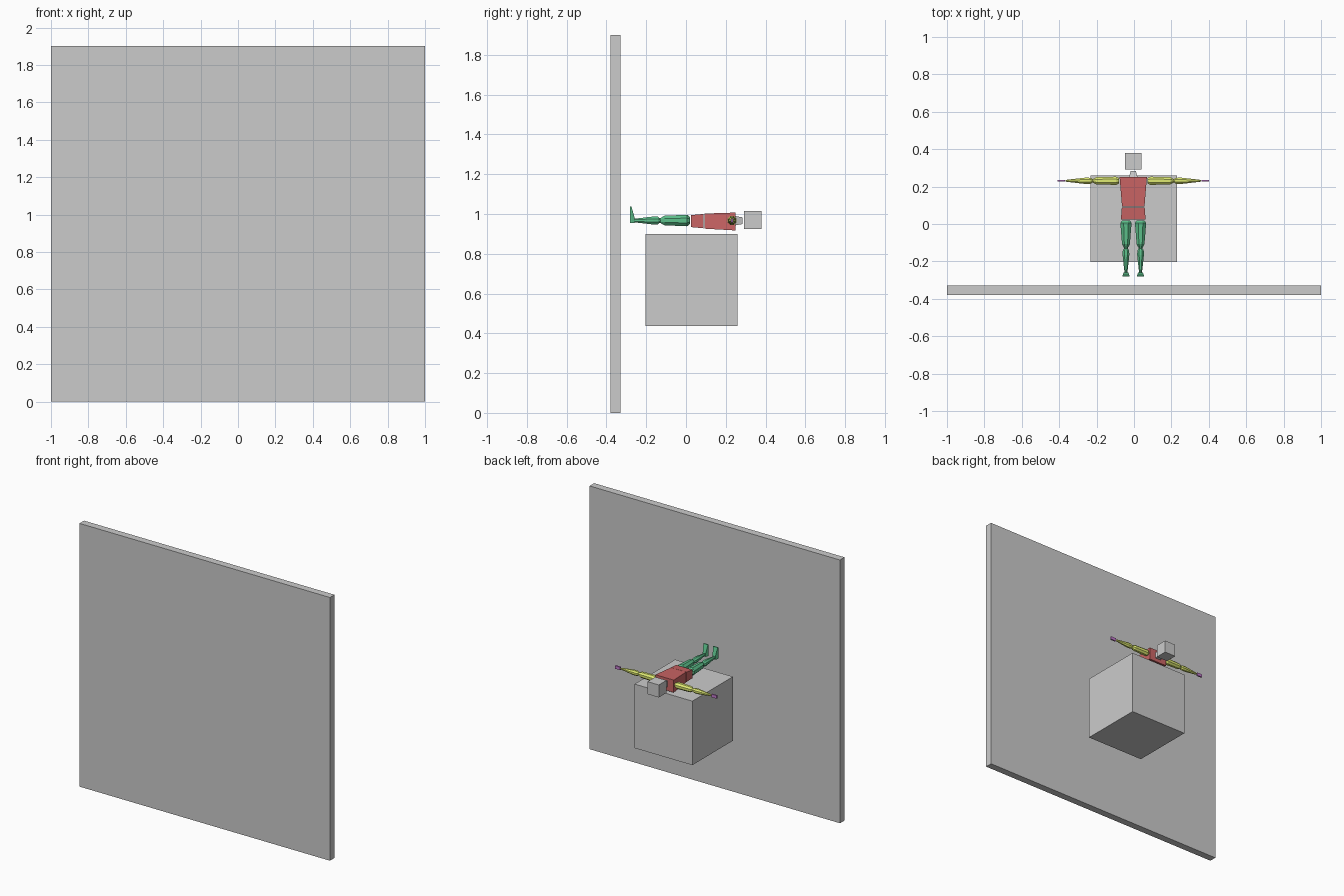
import bpy, bmesh, math
from mathutils import Vector

if "Cube" in bpy.data.objects:
    bpy.data.objects.remove(bpy.data.objects["Cube"])

CX, CZ = -0.004, 0.967   # centre line of the lying figure


def material(name, rgb):
    m = bpy.data.materials.new(name)
    m.diffuse_color = (*rgb, 1)
    m.use_nodes = True
    m.node_tree.nodes["Principled BSDF"].inputs["Base Color"].default_value = m.diffuse_color
    return m


RED = material("red", (0.60, 0.13, 0.13))
GREEN = material("green", (0.11, 0.53, 0.26))
YELLOW = material("yellow", (0.74, 0.83, 0.17))
PURPLE = material("purple", (0.55, 0.20, 0.62))


def loft(name, sections, axis, mat=None, sides=4):
    """Capped rings; each section is (centre, half_a, half_b).
    axis 'y': a is x, b is z.  axis 'x': a is y, b is z."""
    bm = bmesh.new()
    rings = []
    k = 1 / math.cos(math.pi / sides)   # flats land on the half sizes
    for c, a, b in sections:
        ring = []
        for i in range(sides):
            t = 2 * math.pi * (i + 0.5) / sides
            u, w = a * k * math.cos(t), b * k * math.sin(t)
            off = Vector((u, 0, w)) if axis == 'y' else Vector((0, u, w))
            ring.append(bm.verts.new(Vector(c) + off))
        rings.append(ring)
    for r, s in zip(rings, rings[1:]):
        for i in range(sides):
            j = (i + 1) % sides
            bm.faces.new((r[i], r[j], s[j], s[i]))
    bm.faces.new(rings[0])
    bm.faces.new(rings[-1])
    bmesh.ops.recalc_face_normals(bm, faces=bm.faces)
    me = bpy.data.meshes.new(name)
    bm.to_mesh(me)
    bm.free()
    ob = bpy.data.objects.new(name, me)
    bpy.context.collection.objects.link(ob)
    if mat:
        me.materials.append(mat)
    return ob


def along_y(x, rows):
    return [((x, y, z), a, b) for y, z, a, b in rows]


# Wall and block
loft("wall", along_y(0, [(-0.38, 0.95, 1, 0.95), (-0.328, 0.95, 1, 0.95)]), 'y')
loft("block", along_y(-0.001, [(-0.204, 0.669, 0.231, 0.231),
                               (0.259, 0.669, 0.231, 0.231)]), 'y')

# Head and neck
loft("head", along_y(CX, [(0.292, 0.969, 0.045, 0.045),
                          (0.38, 0.969, 0.045, 0.045)]), 'y')
loft("neck", along_y(CX, [(0.25, 0.966, 0.023, 0.023),
                          (0.283, 0.966, 0.014, 0.017)]), 'y')

# Torso
loft("chest", along_y(CX, [(0.093, 0.964, 0.060, 0.038),
                           (0.25, 0.962, 0.073, 0.045)]), 'y', RED)
loft("pelvis", along_y(CX, [(0.025, 0.964, 0.066, 0.030),
                            (0.088, 0.964, 0.061, 0.036)]), 'y', RED)

for side, s in (("left", -1), ("right", 1)):
    # Arms
    def arm(name, rows, mat, sides=8):
        loft(f"{side}_{name}", [((CX + s * x, 0.231, CZ), a, b)
                                for x, a, b in rows], 'x', mat, sides)
    arm("upper_arm", [(0.076, 0.015, 0.015), (0.092, 0.022, 0.022),
                      (0.198, 0.019, 0.019), (0.217, 0.009, 0.009)], YELLOW)
    arm("forearm", [(0.217, 0.009, 0.009), (0.228, 0.016, 0.016),
                    (0.255, 0.017, 0.017), (0.352, 0.006, 0.007),
                    (0.362, 0.004, 0.005)], YELLOW)
    arm("hand", [(0.364, 0.005, 0.011), (0.405, 0.005, 0.011)], PURPLE, 4)

    # Legs
    lx = CX + s * 0.039
    loft(f"{side}_thigh", along_y(lx, [
        (0.020, CZ, 0.020, 0.017), (0.006, CZ, 0.030, 0.029),
        (-0.108, CZ, 0.021, 0.024), (-0.130, CZ, 0.009, 0.012)]), 'y', GREEN, 8)
    loft(f"{side}_shin", along_y(lx, [
        (-0.128, CZ, 0.009, 0.009), (-0.142, CZ, 0.017, 0.019),
        (-0.165, CZ, 0.018, 0.020), (-0.242, CZ, 0.010, 0.011),
        (-0.258, CZ, 0.007, 0.009)]), 'y', GREEN, 8)
    # Foot: toes point up, thin at the tip
    loft(f"{side}_foot", along_y(lx, [
        (-0.281, 0.996, 0.018, 0.041), (-0.274, 0.996, 0.018, 0.041),
        (-0.258, 0.967, 0.012, 0.013)]), 'y', GREEN)
